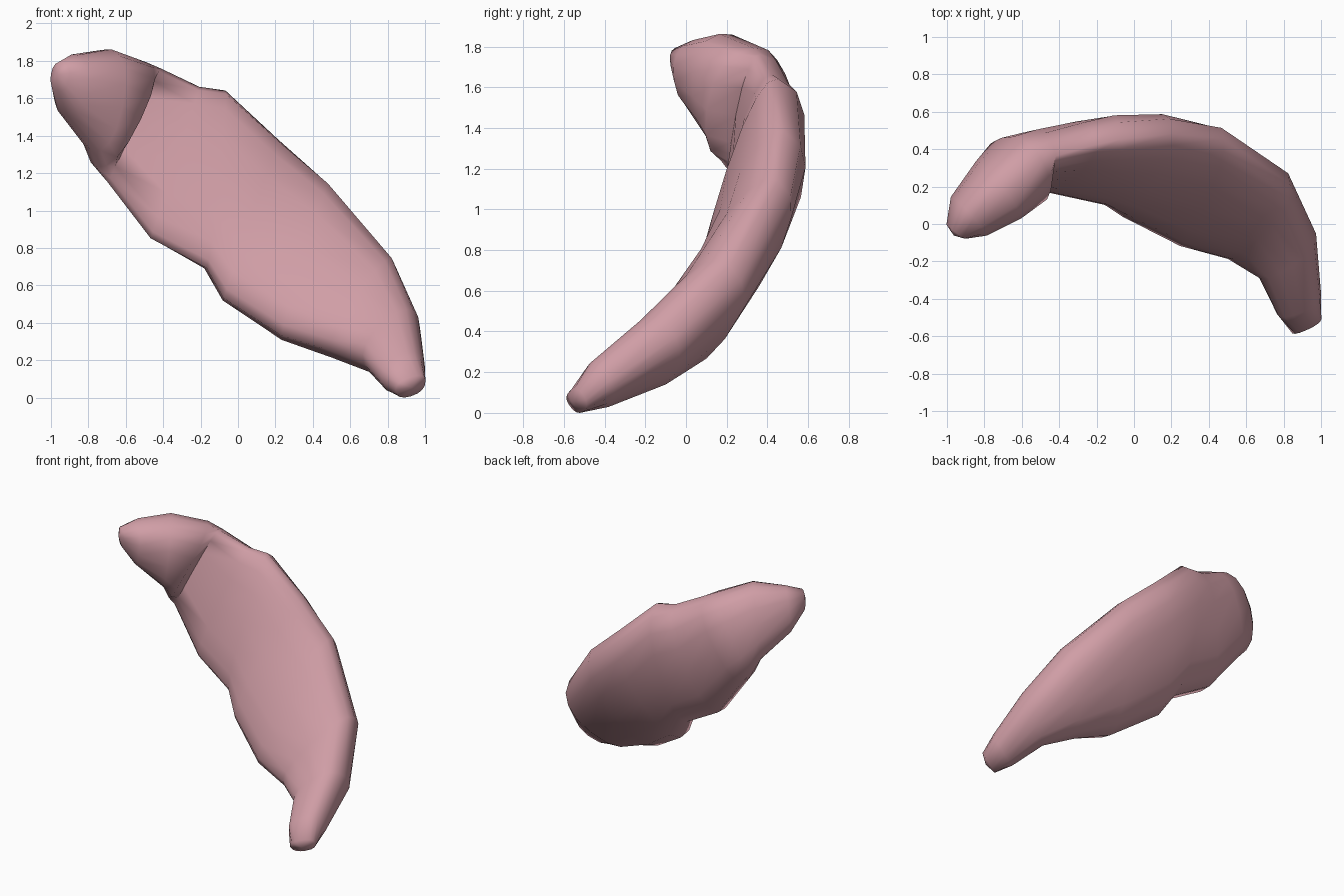
import bpy, bmesh, math
from mathutils import Vector

cube = bpy.data.objects.get("Cube")
if cube:
    bpy.data.objects.remove(cube, do_unlink=True)

SIDES = 16


def make_material(name, colour):
    mat = bpy.data.materials.new(name)
    mat.use_nodes = True
    mat.diffuse_color = colour
    shader = mat.node_tree.nodes["Principled BSDF"]
    shader.inputs["Base Color"].default_value = colour
    shader.inputs["Roughness"].default_value = 0.6
    return mat


# Cross-sections from head to tail: upper edge, lower edge, front and back bulge
sections = [
    ((-.95, -.06, 1.79), (-.98, -.03, 1.64), .06, .06),
    ((-.87, .03, 1.83), (-.95, .08, 1.51), .16, .11),
    ((-.69, .16, 1.86), (-.80, .22, 1.32), .20, .17),
    ((-.50, .33, 1.79), (-.77, .25, 1.23), .22, .19),
    ((-.43, .36, 1.76), (-.71, .24, 1.15), .06, .19),
    ((-.22, .42, 1.66), (-.48, .19, .85), .08, .21),
    ((-.08, .45, 1.64), (-.18, .13, .69), .10, .24),
    ((.20, .48, 1.38), (-.09, .07, .53), .12, .23),
    ((.47, .45, 1.14), (.22, -.09, .33), .13, .21),
    ((.82, .21, .72), (.48, -.15, .25), .15, .20),
    ((.95, -.10, .43), (.66, -.25, .18), .14, .17),
    ((.98, -.40, .20), (.76, -.46, .07), .11, .11),
    ((.99, -.51, .09), (.83, -.58, .04), .05, .07),
]
uppers = [Vector(s[0]) for s in sections]
lowers = [Vector(s[1]) for s in sections]
centres = [(u + l) / 2 for u, l in zip(uppers, lowers)]


def rounded(value):
    # Slightly squared-off oval
    return math.copysign(abs(value) ** 0.85, value)


# Loft the lobe through the rings
bm = bmesh.new()
rings = []
last = len(sections) - 1
for i, (_, _, front, back) in enumerate(sections):
    half = (uppers[i] - lowers[i]) / 2
    tangent = centres[min(i + 1, last)] - centres[max(i - 1, 0)]
    normal = half.cross(tangent).normalized()
    ring = []
    for k in range(SIDES):
        angle = math.tau * k / SIDES
        across = rounded(math.sin(angle))
        bulge = back if across > 0 else front
        point = centres[i] + half * rounded(math.cos(angle)) + normal * across * bulge
        ring.append(bm.verts.new(point))
    rings.append(ring)

for a, b in zip(rings, rings[1:]):
    for k in range(SIDES):
        n = (k + 1) % SIDES
        bm.faces.new((a[k], a[n], b[n], b[k]))

# Rounded end caps
for ring, centre, inner in ((rings[0], centres[0], centres[1]),
                            (rings[-1], centres[-1], centres[-2])):
    tip = bm.verts.new(centre + (centre - inner).normalized() * 0.025)
    for k in range(SIDES):
        bm.faces.new((ring[k], ring[(k + 1) % SIDES], tip))

bmesh.ops.recalc_face_normals(bm, faces=bm.faces)

# Stand on the floor, centred
for axis in range(3):
    values = [v.co[axis] for v in bm.verts]
    shift = min(values) if axis == 2 else (min(values) + max(values)) / 2
    for v in bm.verts:
        v.co[axis] -= shift

mesh = bpy.data.meshes.new("curved_lobe")
bm.to_mesh(mesh)
bm.free()
mesh.materials.append(make_material("soft_pink", (.63, .34, .38, 1)))

lobe = bpy.data.objects.new("curved_lobe", mesh)
bpy.context.collection.objects.link(lobe)
bpy.context.view_layer.objects.active = lobe
lobe.select_set(True)
bpy.ops.object.shade_smooth_by_angle(angle=math.radians(70))
